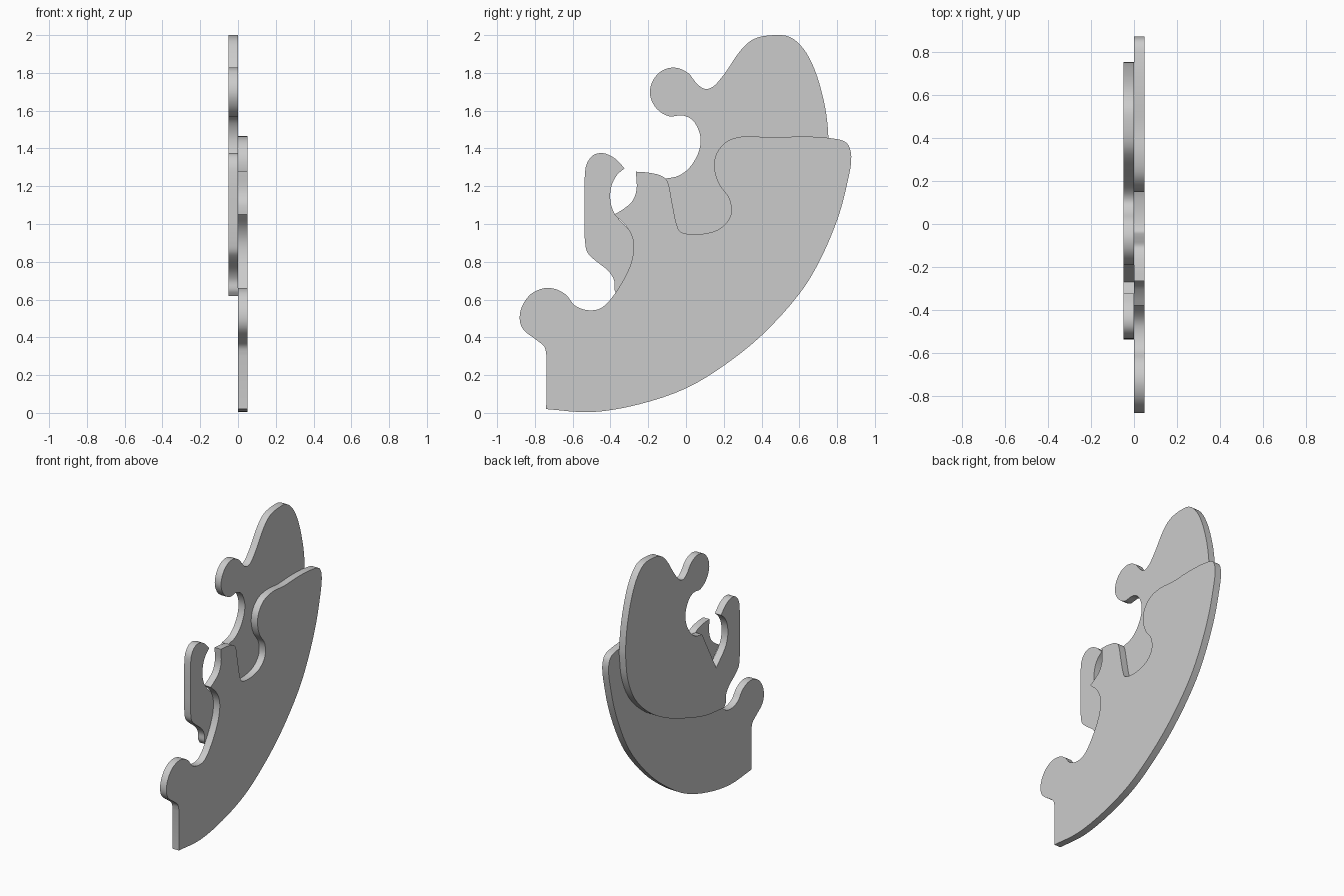
import bpy
import bmesh
from math import radians
from mathutils import Vector

if "Cube" in bpy.data.objects:
    bpy.data.objects.remove(bpy.data.objects["Cube"])

THICK = 0.05

grey = bpy.data.materials.new("plain grey")
grey.use_nodes = True
grey.diffuse_color = (0.6, 0.6, 0.6, 1)
grey.node_tree.nodes["Principled BSDF"].inputs["Base Color"].default_value = (0.6, 0.6, 0.6, 1)


def smooth_run(points, steps=4):
    """Smooth curve through the points, open at both ends; drops the last point."""
    pts = [Vector(p) for p in points]
    if len(pts) == 2:
        return pts[:1]
    ext = [2 * pts[0] - pts[1]] + pts + [2 * pts[-1] - pts[-2]]
    out = []
    for a, b, c, d in zip(ext, ext[1:], ext[2:], ext[3:]):
        # tangents scaled for uneven spacing
        ab, bc, cd = [(q - p).length ** 0.5 for p, q in ((a, b), (b, c), (c, d))]
        m1 = (c - b) + bc * ((b - a) / ab - (c - a) / (ab + bc))
        m2 = (c - b) + bc * ((d - c) / cd - (d - b) / (bc + cd))
        for i in range(steps):
            t = i / steps
            out.append((2*t**3 - 3*t**2 + 1) * b + (t**3 - 2*t**2 + t) * m1
                       + (3*t**2 - 2*t**3) * c + (t**3 - t**2) * m2)
    return out


def plate(name, runs, x):
    """Flat plate from smooth runs (y, z) that meet at sharp corners."""
    outline = []
    for run, following in zip(runs, runs[1:] + runs[:1]):
        outline += smooth_run(run + following[:1])
    bm = bmesh.new()
    face = bm.faces.new([bm.verts.new((x, p.x, p.y)) for p in outline])
    solid = bmesh.ops.extrude_face_region(bm, geom=[face])
    moved = [v for v in solid["geom"] if isinstance(v, bmesh.types.BMVert)]
    bmesh.ops.translate(bm, verts=moved, vec=(THICK, 0, 0))
    bmesh.ops.recalc_face_normals(bm, faces=bm.faces)
    bmesh.ops.triangulate(bm, faces=[f for f in bm.faces if len(f.verts) > 4])
    mesh = bpy.data.meshes.new(name)
    bm.to_mesh(mesh)
    bm.free()
    mesh.materials.append(grey)
    obj = bpy.data.objects.new(name, mesh)
    bpy.context.collection.objects.link(obj)
    bpy.ops.object.select_all(action="DESELECT")
    obj.select_set(True)
    bpy.context.view_layer.objects.active = obj
    bpy.ops.object.shade_smooth_by_angle(angle=radians(30))


# Lower plate: long curved underside, scooped upper edge and rounded front knob
plate("lower_plate", [
    [(-.74, .02), (-.5, .004), (-.25, .045), (0, .13), (.2, .25), (.4, .41), (.6, .63),
     (.7, .79), (.8, 1.02), (.85, 1.2), (.875, 1.36), (.85, 1.43), (.76, 1.455),
     (.6, 1.463), (.45, 1.457), (.32, 1.465), (.22, 1.44), (.16, 1.37), (.15, 1.29),
     (.175, 1.21), (.23, 1.13), (.235, 1.04), (.17, .97), (.05, .945), (-.03, .96),
     (-.05, 1.0), (-.075, 1.12), (-.1, 1.23), (-.13, 1.255), (-.2, 1.272)],
    [(-.265, 1.277), (-.262, 1.18), (-.285, 1.12), (-.33, 1.08)],
    [(-.38, 1.05), (-.31, .98), (-.278, .9), (-.295, .78), (-.4, .6), (-.46, .55),
     (-.53, .545), (-.59, .57), (-.635, .625), (-.69, .655), (-.75, .66), (-.82, .63),
     (-.87, .56), (-.88, .49), (-.86, .44), (-.79, .385), (-.75, .35)],
    [(-.738, .3)],
], 0)

# Upper plate: tall rounded lobe, knob, deep notch and a front hook
plate("upper_plate", [
    [(.755, 1.42), (.75, 1.52), (.73, 1.65), (.68, 1.82), (.62, 1.93), (.55, 1.99),
     (.47, 2.0), (.36, 1.98), (.29, 1.92), (.2, 1.79), (.14, 1.725), (.1, 1.715),
     (.06, 1.74), (.01, 1.8), (-.06, 1.828), (-.13, 1.81), (-.18, 1.75), (-.19, 1.68),
     (-.155, 1.61), (-.09, 1.57), (-.02, 1.575), (.035, 1.55), (.075, 1.47),
     (.07, 1.39), (.02, 1.3), (-.04, 1.255)],
    [(-.11, 1.24)],
    [(-.27, .94), (-.375, 1.05), (-.4, 1.12), (-.395, 1.2), (-.365, 1.26)],
    [(-.325, 1.295), (-.38, 1.35), (-.44, 1.375), (-.49, 1.365), (-.525, 1.32),
     (-.536, 1.25)],
    [(-.536, .92), (-.525, .855), (-.49, .815), (-.41, .75), (-.38, .7), (-.378, .65)],
    [(-.36, .62), (-.15, .645), (.07, .71), (.3, .8), (.5, .92), (.65, 1.07),
     (.73, 1.24)],
], -THICK)
